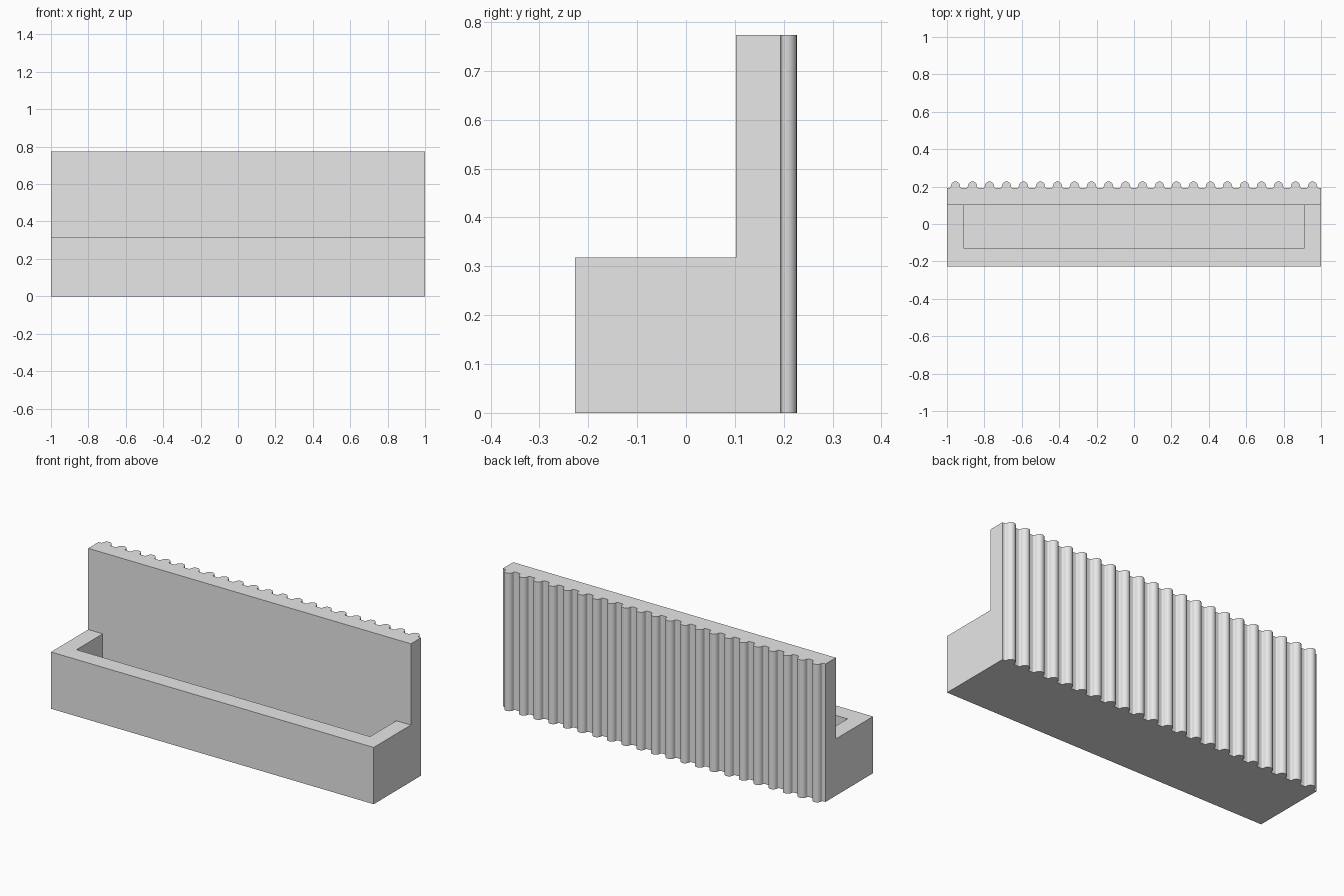
import bpy
import bmesh
from math import cos, sin, pi

if "Cube" in bpy.data.objects:
    bpy.data.objects.remove(bpy.data.objects["Cube"], do_unlink=True)

FRONT, WALL_FRONT, WALL_BACK = -0.227, 0.102, 0.193
RIM, TOP, FLOOR = 0.318, 0.773, 0.09
RIBS, RIB_R, FILLET, STEPS = 22, 0.025, 0.009, 10

stone = bpy.data.materials.new("light grey")
stone.use_nodes = True
stone.diffuse_color = (0.8, 0.8, 0.8, 1)
stone.node_tree.nodes["Principled BSDF"].inputs["Base Color"].default_value = (0.8, 0.8, 0.8, 1)


def prism(name, outline, z0, z1):
    """Extrude a counter-clockwise xy outline from z0 to z1."""
    bm = bmesh.new()
    base = bm.faces.new([bm.verts.new((x, y, z0)) for x, y in outline])
    top = bmesh.ops.extrude_face_region(bm, geom=[base], use_keep_orig=True)["geom"]
    bmesh.ops.translate(bm, verts=[g for g in top if isinstance(g, bmesh.types.BMVert)],
                        vec=(0, 0, z1 - z0))
    bmesh.ops.recalc_face_normals(bm, faces=bm.faces)
    mesh = bpy.data.meshes.new(name)
    bm.to_mesh(mesh)
    bm.free()
    mesh.materials.append(stone)
    obj = bpy.data.objects.new(name, mesh)
    bpy.context.collection.objects.link(obj)
    return obj


def box_outline(x, y0, y1):
    return [(-x, y0), (x, y0), (x, y1), (-x, y1)]


def rib_outline(cx):
    """Half-round rib with a small fillet at each foot, from +x to -x."""
    foot = []
    for i in range(STEPS // 2 + 1):
        a = -pi / 2 - i / (STEPS // 2) * pi / 2
        foot.append((RIB_R + FILLET + FILLET * cos(a), WALL_BACK + FILLET + FILLET * sin(a)))
    crown = [(RIB_R * cos(i * pi / STEPS), WALL_BACK + FILLET + RIB_R * sin(i * pi / STEPS))
             for i in range(1, STEPS)]
    points = foot + crown + [(-x, y) for x, y in reversed(foot)]
    return [(cx + x, y) for x, y in points]


# Solid body with the ribbed back
outline = [(-1, FRONT), (1, FRONT), (1, WALL_BACK)]
for n in range(RIBS):
    outline += rib_outline(1 - (n + 0.5) * 2 / RIBS)
outline.append((-1, WALL_BACK))
body = prism("planter_with_ribbed_back", outline, 0, TOP)

# Step in front of the back wall, and the trough
cutters = [
    prism("step_cutter", box_outline(1.2, FRONT - 0.2, WALL_FRONT), RIM, TOP + 0.2),
    prism("trough_cutter", box_outline(0.91, -0.13, WALL_FRONT), FLOOR, RIM + 0.1),
]
bpy.ops.object.select_all(action="DESELECT")
body.select_set(True)
bpy.context.view_layer.objects.active = body
for cutter in cutters:
    mod = body.modifiers.new(cutter.name, "BOOLEAN")
    mod.operation = "DIFFERENCE"
    mod.solver = "EXACT"
    mod.object = cutter
    bpy.ops.object.modifier_apply(modifier=mod.name)
    bpy.data.objects.remove(cutter, do_unlink=True)

bpy.ops.object.shade_smooth_by_angle(angle=pi / 6)
